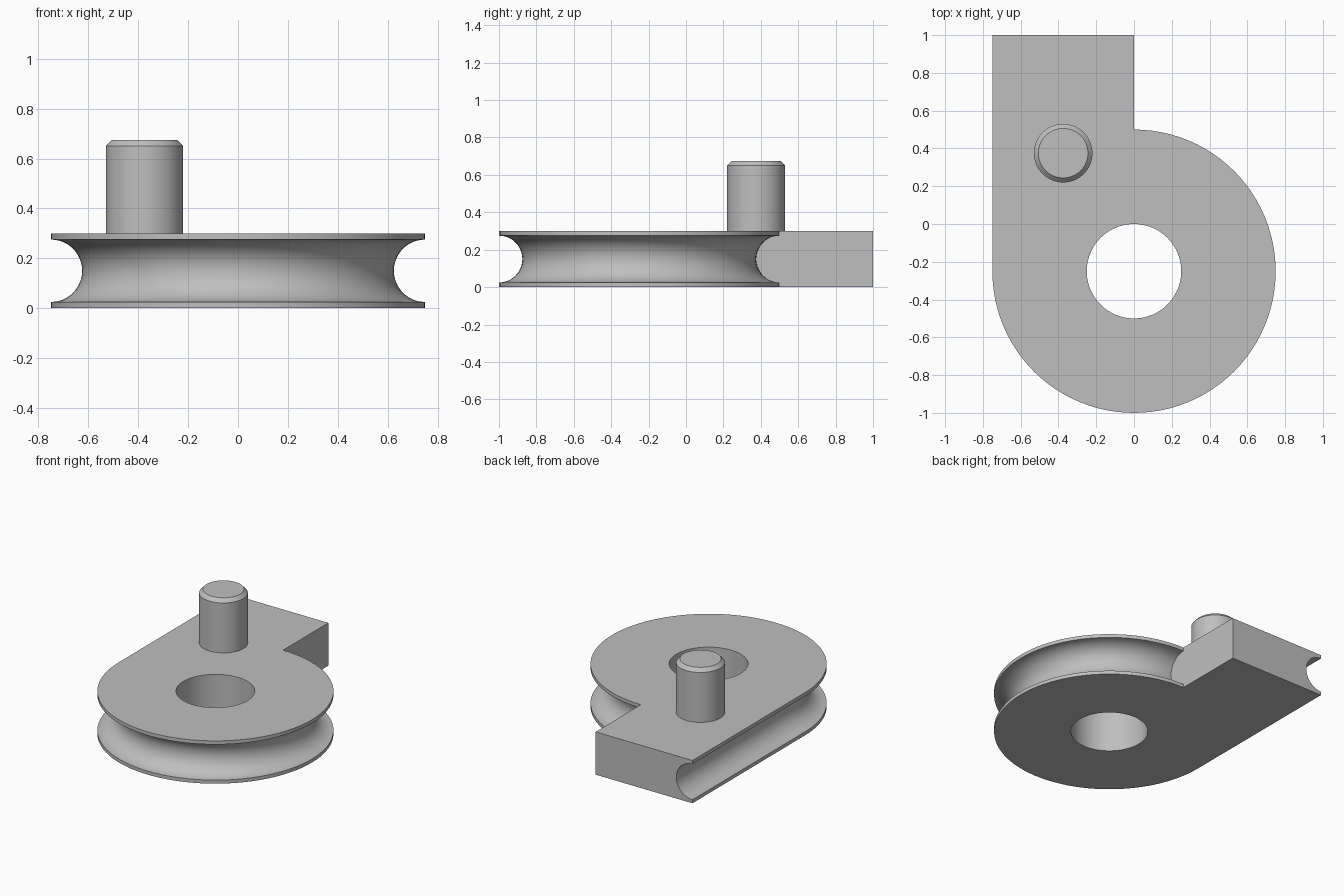
import bpy, bmesh, math
from mathutils import Vector

if "Cube" in bpy.data.objects:
    bpy.data.objects.remove(bpy.data.objects["Cube"])

R, HOLE, GROOVE, H = 0.75, 0.25, 0.125, 0.3
CY = -0.25
SEG = 96

grey = bpy.data.materials.new("plain_grey")
grey.use_nodes = True
grey.diffuse_color = (0.52, 0.52, 0.52, 1)
grey.node_tree.nodes["Principled BSDF"].inputs["Base Color"].default_value = grey.diffuse_color


def finish(bm, name):
    bmesh.ops.recalc_face_normals(bm, faces=bm.faces)
    mesh = bpy.data.meshes.new(name)
    bm.to_mesh(mesh)
    bm.free()
    mesh.materials.append(grey)
    obj = bpy.data.objects.new(name, mesh)
    bpy.context.collection.objects.link(obj)
    bpy.ops.object.select_all(action='DESELECT')
    obj.select_set(True)
    bpy.context.view_layer.objects.active = obj
    bpy.ops.object.shade_smooth_by_angle(angle=math.radians(30))


def strip(bm, a, b):
    """Quads between two equally long rows of vertices."""
    for i in range(len(a) - 1):
        bm.faces.new((a[i], a[i + 1], b[i + 1], b[i]))


# Rim section as (inset, height): two thin lips around a half-round groove
rim = [(0, 0)]
for i in range(25):
    t = math.pi * i / 24
    rim.append((GROOVE * math.sin(t), H / 2 - GROOVE * math.cos(t)))
rim.append((0, H))

# Path of the rim: three quarters of the disc, then straight along the arm
path = []
arc = SEG * 3 // 4
for i in range(arc + 1):
    a = math.pi / 2 - 1.5 * math.pi * i / arc
    n = Vector((math.cos(a), math.sin(a), 0))
    path.append((n * R + Vector((0, CY, 0)), n))
path.append((Vector((-R, 1, 0)), Vector((-1, 0, 0))))

# Grooved body
bm = bmesh.new()
rows = [[bm.verts.new(p - n * d + Vector((0, 0, z))) for d, z in rim] for p, n in path]
for a, b in zip(rows, rows[1:]):
    strip(bm, a, b)

# Flat inner side and end of the arm
corner = [bm.verts.new((0, 1, z)) for z in (0, H)]
for row in (rows[0], rows[-1]):
    bm.faces.new(row + corner[::-1])

# Bore wall
bore = []
for z in (0, H):
    ring = [bm.verts.new((HOLE * math.cos(2 * math.pi * i / SEG),
                          CY + HOLE * math.sin(2 * math.pi * i / SEG), z)) for i in range(SEG)]
    bore.append(ring + ring[:1])
strip(bm, *bore)

# Bottom and top plates, each filled around the bore
for k, end in ((0, 0), (1, -1)):
    outline = [row[end] for row in rows] + [corner[k]]
    loops = (outline + outline[:1], bore[k])
    edges = [bm.edges.get(pair) for loop in loops for pair in zip(loop, loop[1:])]
    bmesh.ops.triangle_fill(bm, edges=edges, use_beauty=True, use_dissolve=False)
finish(bm, "grooved_body")

# Upright pin with a chamfered top
bm = bmesh.new()
pin = []
for r, z in ((0.155, H), (0.155, 0.65), (0.131, 0.675)):
    ring = [bm.verts.new((-0.375 + r * math.cos(2 * math.pi * i / SEG),
                          0.375 + r * math.sin(2 * math.pi * i / SEG), z)) for i in range(SEG)]
    pin.append(ring + ring[:1])
for a, b in zip(pin, pin[1:]):
    strip(bm, a, b)
bm.faces.new(pin[0][:-1])
bm.faces.new(pin[-1][:-1])
finish(bm, "pin")
